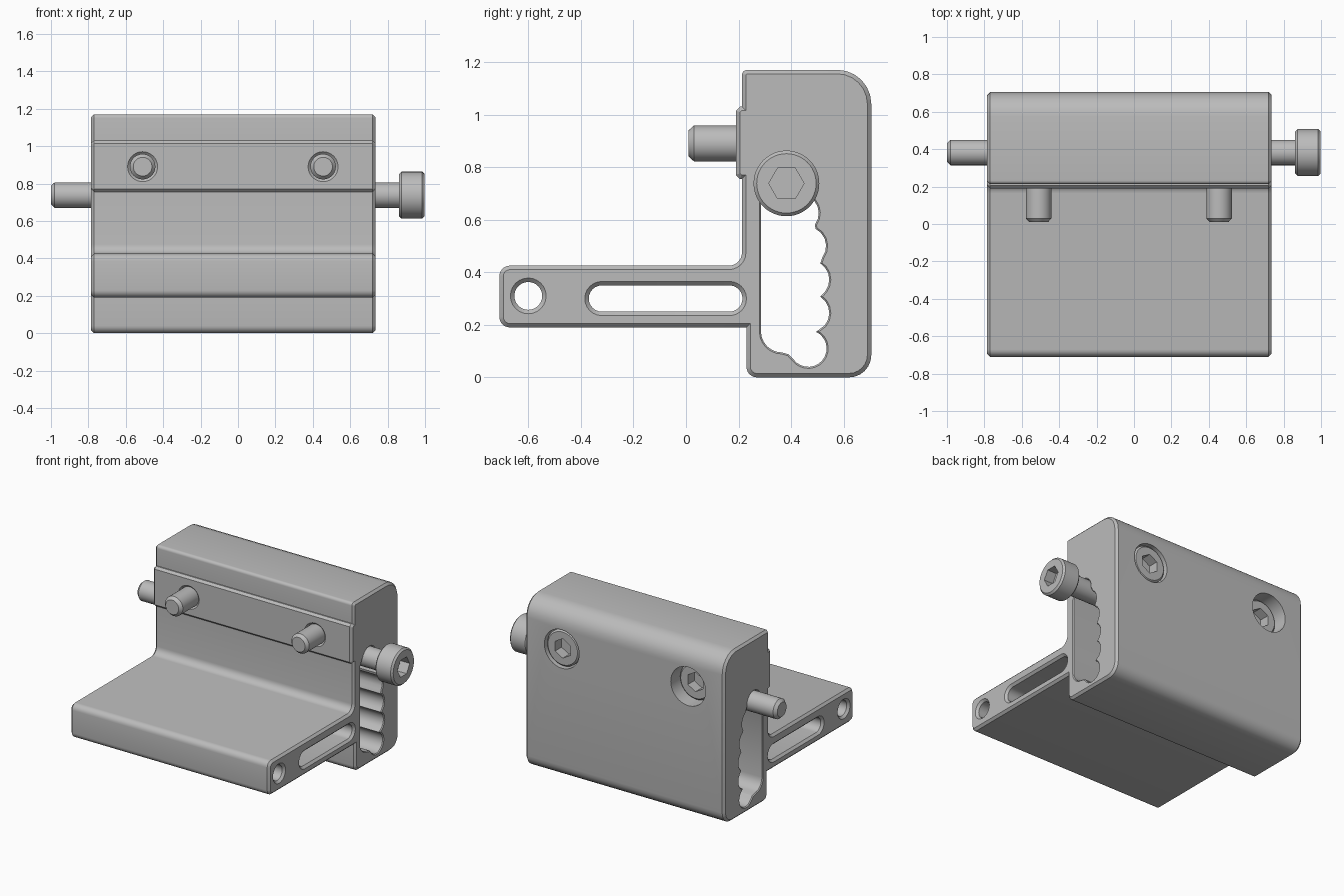
import bpy, bmesh, math
from math import radians, cos, sin, tan
from mathutils import Matrix, Vector

cube = bpy.data.objects.get("Cube")
if cube:
    bpy.data.objects.remove(cube, do_unlink=True)

grey = bpy.data.materials.new("machined_grey")
grey.use_nodes = True
grey.diffuse_color = (0.5, 0.5, 0.5, 1)
for node in grey.node_tree.nodes:
    if node.type == 'BSDF_PRINCIPLED':
        node.inputs["Base Color"].default_value = (0.5, 0.5, 0.5, 1)


def finish(bm, name, matrix=Matrix()):
    bmesh.ops.recalc_face_normals(bm, faces=bm.faces)
    mesh = bpy.data.meshes.new(name)
    bm.to_mesh(mesh)
    bm.free()
    mesh.transform(matrix)
    mesh.materials.append(grey)
    obj = bpy.data.objects.new(name, mesh)
    bpy.context.collection.objects.link(obj)
    return obj


def activate(obj):
    bpy.ops.object.select_all(action='DESELECT')
    obj.select_set(True)
    bpy.context.view_layer.objects.active = obj


def smooth(obj):
    activate(obj)
    bpy.ops.object.shade_smooth_by_angle(angle=radians(30))


def arc(cy, cz, r, a0, a1, step=15):
    n = max(2, round(abs(a1 - a0) / step))
    angles = [radians(a0 + (a1 - a0) * i / n) for i in range(n + 1)]
    return [Vector((cy + r * cos(a), cz + r * sin(a))) for a in angles]


def rounded(corners):
    """Outline from (y, z, fillet radius) corners."""
    pts = []
    for i, (y, z, r) in enumerate(corners):
        p = Vector((y, z))
        if not r:
            pts.append(p)
            continue
        d0 = (p - Vector(corners[i - 1][:2])).normalized()
        d1 = (Vector(corners[(i + 1) % len(corners)][:2]) - p).normalized()
        turn = math.atan2(d0.x * d1.y - d0.y * d1.x, d0.dot(d1))
        side = math.copysign(1, turn)
        centre = p - d0 * r * tan(abs(turn) / 2) + Vector((-d0.y, d0.x)) * r * side
        start = math.degrees(math.atan2(d0.y, d0.x)) - 90 * side
        pts += arc(centre.x, centre.y, r, start, start + math.degrees(turn))
    return pts


def inset(pts, c):
    """Offset a closed loop towards its left side with mitred corners."""
    out = []
    for i, p in enumerate(pts):
        d0 = (p - pts[i - 1]).normalized()
        d1 = (pts[(i + 1) % len(pts)] - p).normalized()
        n0, n1 = Vector((-d0.y, d0.x)), Vector((-d1.y, d1.x))
        out.append(p + (n0 + n1) * c / (1 + n0.dot(n1)))
    return out


def extrude_profile(name, loops, x0, x1):
    """Extrude loops along x, with a chamfer where they meet the ends."""
    bm = bmesh.new()
    ends = [[], []]
    for pts, c in loops:
        small = inset(pts, c)
        layers = ((x0, small), (x0 + c, pts), (x1 - c, pts), (x1, small))
        rings = [[bm.verts.new((x, p.x, p.y)) for p in loop] for x, loop in layers]
        n = len(pts)
        for a, b in zip(rings, rings[1:]):
            for i in range(n):
                j = (i + 1) % n
                bm.faces.new((a[i], a[j], b[j], b[i]))
        for end, ring in zip(ends, (rings[0], rings[-1])):
            end += [bm.edges.get((ring[i], ring[i - 1])) for i in range(n)]
    for end in ends:
        bmesh.ops.triangle_fill(bm, edges=end, use_beauty=True, normal=(1, 0, 0))
    return finish(bm, name)


def lathe(name, rings, matrix, segs=48):
    """Solid of revolution; a ring marked True becomes a hexagon."""
    bm = bmesh.new()
    made = []
    for r, z, hexagon in rings:
        ring = []
        for i in range(segs):
            deg = 360 * i / segs
            k = cos(radians(30)) / cos(radians((deg + 30) % 60 - 30)) if hexagon else 1
            a = radians(deg)
            ring.append(bm.verts.new((r * k * cos(a), r * k * sin(a), z)))
        made.append(ring)
    for a, b in zip(made, made[1:]):
        for i in range(segs):
            j = (i + 1) % segs
            bm.faces.new((a[i], a[j], b[j], b[i]))
    bm.faces.new(made[0])
    bm.faces.new(made[-1])
    return finish(bm, name, matrix)


HEAD = 0.135


def screw(name, length, matrix):
    """Socket head screw, head top at the origin, shaft down local z."""
    e = 0.012
    rings = [(0.05, -length, False), (0.068, 0.02 - length, False), (0.068, -HEAD, False),
             (0.125 - e, -HEAD, False), (0.125, e - HEAD, False), (0.125, -e, False),
             (0.125 - e, 0, False), (0.067, 0, True), (0.067, -0.07, True)]
    smooth(lathe(name, rings, matrix))


# Body outline: arm, upright block and raised front pad
outline = rounded([
    (-0.71, 0.19, 0.04), (0.23, 0.19, 0), (0.23, 0, 0.04), (0.705, 0, 0.085),
    (0.705, 1.17, 0.13), (0.213, 1.17, 0.02), (0.213, 1.03, 0), (0.205, 1.03, 0),
    (0.19, 1.015, 0), (0.19, 0.77, 0), (0.205, 0.755, 0), (0.213, 0.755, 0),
    (0.213, 0.425, 0.05), (-0.71, 0.425, 0.04)])

# Scalloped opening: rounded lower corner, then a chain of seats up the back
cave = arc(0.365, 0.175, 0.08, 180, 270) + [Vector((0.39, 0.088))]
cave += arc(0.465, 0.11, 0.07, 215, 425)
for seat in ((0.472, 0.245, 0.073, -60, 58), (0.472, 0.372, 0.073, -58, 58),
             (0.46, 0.5, 0.073, -56, 63), (0.432, 0.625, 0.073, -57, 60),
             (0.382, 0.738, 0.07, -30, 150)):
    cave += arc(*seat, step=20)[1:]
cave.append(Vector((0.285, 0.705)))

# Arm slot and round arm hole
slot = arc(0.165, 0.3, 0.05, -90, 90) + arc(-0.32, 0.3, 0.05, 90, 270)
hole = arc(-0.6, 0.31, 0.053, 0, 360)[:-1]

body = extrude_profile("clamp_body", [
    (outline, 0.015), (cave[::-1], 0.006), (slot[::-1], 0.015), (hole[::-1], 0.015)],
    -0.785, 0.735)

# Front screws with counterbores behind and countersinks in the pad
for label, x, top in (("left", 0.455, 0.695), ("right", -0.51, 0.625)):
    along_y = Matrix.Translation((x, 0, 0.89)) @ Matrix.Rotation(radians(-90), 4, 'X')
    cutters = (("counterbore", [(0.133, top - HEAD - 0.005, False), (0.133, 0.8, False)]),
               ("countersink", [(0.092, 0.178, False), (0.068, 0.202, False)]))
    for kind, rings in cutters:
        cutter = lathe(kind + "_cutter", rings, along_y)
        cutter.hide_render = True
        cut = body.modifiers.new(kind, 'BOOLEAN')
        cut.operation = 'DIFFERENCE'
        cut.solver = 'EXACT'
        cut.object = cutter
        activate(body)
        bpy.ops.object.modifier_apply(modifier=cut.name)
        bpy.data.objects.remove(cutter, do_unlink=True)
    screw(label + "_front_screw", top - 0.01, along_y @ Matrix.Translation((0, 0, top)))
smooth(body)

# Long cross screw through the top seat
screw("cross_screw", 1.997,
      Matrix.Translation((0.997, 0.382, 0.738)) @ Matrix.Rotation(radians(90), 4, 'Y'))
